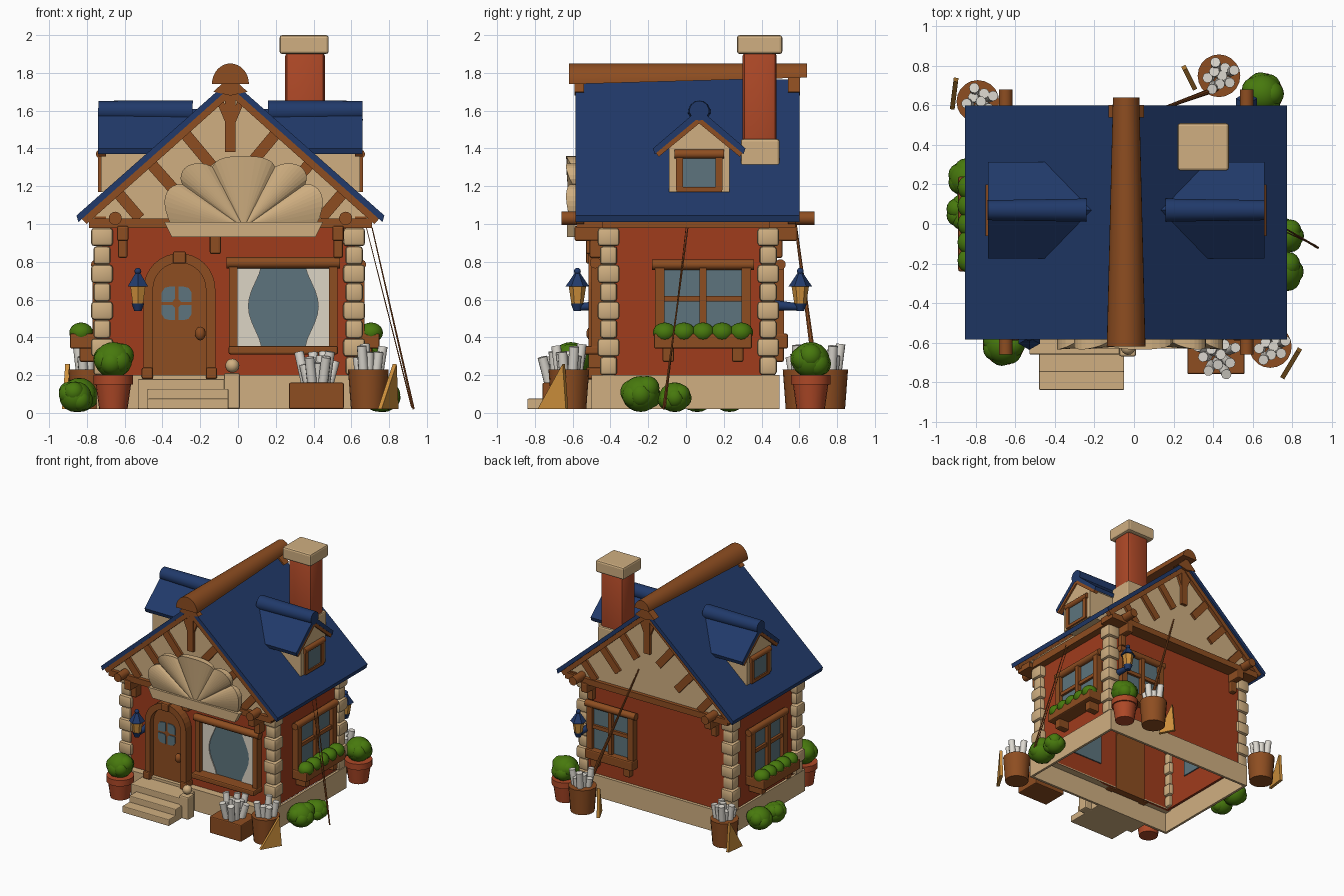
import bpy, bmesh, math, random
from math import sin, cos, pi
from mathutils import Matrix, Vector

if "Cube" in bpy.data.objects:
    bpy.data.objects.remove(bpy.data.objects["Cube"])
random.seed(4)
C = -0.04                      # ridge line x
FRAME = Matrix.Identity(4)     # placement applied to each new part


def material(name, rgb):
    m = bpy.data.materials.new(name)
    m.use_nodes = True
    m.diffuse_color = (*rgb, 1)
    m.node_tree.nodes["Principled BSDF"].inputs["Base Color"].default_value = (*rgb, 1)
    return m


BLUE = material("roof blue", (0.015, 0.042, 0.145))
CREAM = material("cream stone", (0.63, 0.43, 0.22))
BRICK = material("red wall", (0.35, 0.045, 0.012))
CLAY = material("terracotta", (0.42, 0.065, 0.02))
WOOD = material("brown wood", (0.27, 0.075, 0.015))
GREEN = material("leaf green", (0.063, 0.19, 0.004))
GLASS = material("window glass", (0.11, 0.175, 0.205))
PAPER = material("paper white", (0.72, 0.69, 0.63))
LINEN = material("curtain linen", (0.72, 0.66, 0.56))
GOLD = material("amber", (0.62, 0.28, 0.045))


def finish(name, bm, mat, smooth=False):
    bmesh.ops.recalc_face_normals(bm, faces=bm.faces)
    bm.transform(FRAME)
    me = bpy.data.meshes.new(name)
    bm.to_mesh(me)
    bm.free()
    me.materials.append(mat)
    ob = bpy.data.objects.new(name, me)
    bpy.context.collection.objects.link(ob)
    if smooth:
        bpy.ops.object.select_all(action='DESELECT')
        ob.select_set(True)
        bpy.context.view_layer.objects.active = ob
        bpy.ops.object.shade_smooth_by_angle(angle=math.radians(40))
    return ob


def box(name, x, y, z, mat, bevel=0):
    bm = bmesh.new()
    size = [b - a for a, b in (x, y, z)]
    mid = [(a + b) / 2 for a, b in (x, y, z)]
    bmesh.ops.create_cube(bm, size=1, matrix=Matrix.Translation(mid) @ Matrix.Diagonal((*size, 1)))
    if bevel:
        bmesh.ops.bevel(bm, geom=bm.edges[:], offset=bevel, segments=2, profile=0.5, affect='EDGES')
    return finish(name, bm, mat, bevel > 0.015)


def rod(name, p, q, r1, r2, mat, n=14):
    p, q = Vector(p), Vector(q)
    bm = bmesh.new()
    turn = (q - p).to_track_quat('Z', 'Y').to_matrix().to_4x4()
    bmesh.ops.create_cone(bm, cap_ends=True, segments=n, radius1=r1, radius2=r2,
                          depth=(q - p).length, matrix=Matrix.Translation((p + q) / 2) @ turn)
    return finish(name, bm, mat, n > 6)


def ball(name, p, r, mat, squash=1):
    bm = bmesh.new()
    bmesh.ops.create_uvsphere(bm, u_segments=16, v_segments=10, radius=r,
                              matrix=Matrix.Translation(p) @ Matrix.Diagonal((1, 1, squash, 1)))
    return finish(name, bm, mat, True)


def prism(name, pts, y0, y1, mat, smooth=False):
    """Outline in x and z, extruded along y."""
    bm = bmesh.new()
    f = bm.faces.new([bm.verts.new((x, y0, z)) for x, z in pts])
    new = bmesh.ops.extrude_face_region(bm, geom=[f])["geom"]
    bmesh.ops.translate(bm, vec=(0, y1 - y0, 0), verts=[v for v in new if isinstance(v, bmesh.types.BMVert)])
    return finish(name, bm, mat, smooth)


def strut(name, p, q, w, y0, y1):
    p, q = Vector(p), Vector(q)
    d = (q - p).normalized() * w / 2
    n = Vector((-d.y, d.x))
    prism(name, [p + n, q + n, q - n, p - n], y0, y1, WOOD)


def place(x, y, deg):
    global FRAME
    FRAME = Matrix.Translation((x, y, 0)) @ Matrix.Rotation(math.radians(deg), 4, 'Z')


# Plinth and hollow walls
for tag, l, r, f, b, z, mat in (("plinth", -0.75, 0.655, -0.5, 0.495, (0.02, 0.2), CREAM),
                                ("wall", -0.72, 0.62, -0.44, 0.47, (0.19, 1.02), BRICK)):
    box("front_" + tag, (l, r), (f, f + 0.02), z, mat)
    box("back_" + tag, (l, r), (b - 0.02, b), z, mat)
    box("right_" + tag, (l, l + 0.02), (f, b), z, mat)
    box("left_" + tag, (r - 0.02, r), (f, b), z, mat)
for name, y in (("front_plinth_top", (-0.5, -0.42)), ("back_plinth_top", (0.45, 0.495))):
    box(name, (-0.75, 0.655), y, (0.19, 0.2), CREAM)

# Corner stones
for cx in (-0.72, 0.615):
    for cy in (-0.41, 0.435):
        for i in range(8):
            w = 0.058 if i % 2 else 0.046
            z = 0.2 + i * 0.0975
            box("corner_stone", (cx - w, cx + w), (cy - w, cy + w), (z, z + 0.0975), CREAM, 0.018)

# Roof and eave beams
for s in (-1, 1):
    prism("roof_slope", [(C, 1.765), (C + s * 0.815, 1.045), (C + s * 0.805, 1.01), (C, 1.725)], -0.585, 0.6, BLUE)
    rod("eave_beam", (C + s * 0.61, -0.66, 1.03), (C + s * 0.61, 0.68, 1.03), 0.035, 0.035, WOOD)
    box("eave_plate", (C + s * 0.69 - 0.03, C + s * 0.69 + 0.03), (-0.55, 0.56), (0.98, 1.04), WOOD)

# Half-round ridge log, narrower at the back
log = prism("ridge_log", [(C + 0.098 * cos(pi * i / 16), 1.74 + 0.11 * sin(pi * i / 16)) for i in range(17)],
            -0.62, 0.64, WOOD, True)
for v in log.data.vertices:
    if v.co.y > 0:
        v.co.x = C + (v.co.x - C) * 0.68
        v.co.z = 1.85 + (v.co.z - 1.85) * 0.68

# Timbered gables at front and back
for deg, edge in ((0, -0.59), (180, -0.603)):
    place(C, 0, deg)
    prism("gable_panel", [(-0.75, 1.02), (0.75, 1.02), (0, 1.71)], -0.55, -0.43, CREAM)
    box("gable_beam", (-0.75, 0.75), (-0.58, -0.44), (0.98, 1.03), WOOD)
    strut("king_post", (0, 1.38), (0, 1.7), 0.055, -0.575, -0.54)
    prism("gable_peak", [(0, 1.785), (-0.09, 1.7), (0, 1.68), (0.09, 1.7)], edge, -0.54, WOOD)
    for s in (-1, 1):
        strut("barge_board", (0, 1.715), (s * 0.78, 1.02), 0.055, -0.582, -0.54)
        strut("post_brace", (s * 0.005, 1.53), (s * 0.06, 1.66), 0.035, -0.572, -0.54)
        strut("gable_strut", (s * 0.25, 1.49), (s * 0.1, 1.31), 0.06, -0.57, -0.54)
        strut("gable_strut", (s * 0.43, 1.33), (s * 0.27, 1.15), 0.06, -0.57, -0.54)
        strut("gable_strut", (s * 0.6, 1.17), (s * 0.48, 1.03), 0.06, -0.57, -0.54)
        box("bracket_top", (s * 0.57 - 0.03, s * 0.57 + 0.03), (-0.59, -0.43), (0.91, 0.99), WOOD, 0.01)
        box("bracket_foot", (s * 0.57 - 0.025, s * 0.57 + 0.025), (-0.51, -0.43), (0.82, 0.92), WOOD, 0.01)
place(0, 0, 0)
box("middle_bracket", (-0.15, -0.09), (-0.53, -0.43), (0.84, 0.98), WOOD, 0.012)

# Dormers, one on each slope
for deg in (90, -90):
    place(C, 0.07, deg)
    prism("dormer_body", [(-0.16, 1.17), (0.16, 1.17), (0.16, 1.42), (0, 1.56), (-0.16, 1.42)], -0.685, -0.25, CREAM)
    for s in (-1, 1):
        prism("dormer_roof", [(0, 1.61), (s * 0.245, 1.4), (s * 0.235, 1.37), (0, 1.565)], -0.7, -0.15, BLUE)
        strut("dormer_board", (0, 1.555), (s * 0.225, 1.37), 0.035, -0.698, -0.66)
        box("dormer_window_post", (s * 0.105 - 0.018, s * 0.105 + 0.018), (-0.702, -0.67), (1.18, 1.36), WOOD)
    rod("dormer_cap", (0, -0.7, 1.6), (0, -0.2, 1.595), 0.052, 0.06, BLUE)
    rod("dormer_lintel", (-0.13, -0.688, 1.37), (0.13, -0.688, 1.37), 0.024, 0.024, WOOD)
    box("dormer_sill", (-0.12, 0.12), (-0.702, -0.67), (1.17, 1.195), WOOD)
    box("dormer_glass", (-0.09, 0.09), (-0.691, -0.684), (1.19, 1.36), GLASS)
place(0, 0, 0)

# Chimney
box("chimney_stack", (0.25, 0.46), (0.3, 0.48), (1.25, 1.92), CLAY, 0.03)
box("chimney_collar", (0.24, 0.47), (0.29, 0.495), (1.3, 1.45), CREAM, 0.012)
box("chimney_cap", (0.22, 0.48), (0.27, 0.51), (1.9, 2.0), CREAM, 0.014)

# Shell sign: five fluted petals over a flat band
bm = bmesh.new()
front, back = [], []
N = 50
for i in range(N + 1):
    t = pi * i / N
    lobe = abs(sin(5 * t)) ** 0.7
    k = 0.88 + 0.12 * lobe
    x = 0.03 + 0.43 * k * math.copysign(abs(cos(t)) ** 0.7, cos(t))
    z = 0.98 + 0.38 * k * abs(sin(t)) ** 0.7
    front.append(bm.verts.new((x, -0.6 - 0.035 * lobe, z)))
    back.append(bm.verts.new((x, -0.585, z)))
hub, hub_back = bm.verts.new((0.03, -0.61, 0.98)), bm.verts.new((0.03, -0.585, 0.98))
for i in range(N):
    bm.faces.new((hub, front[i], front[i + 1]))
    bm.faces.new((hub_back, back[i + 1], back[i]))
    bm.faces.new((front[i], back[i], back[i + 1], front[i + 1]))
finish("shell_sign", bm, CREAM)
prism("sign_band", [(-0.35, 0.93), (0.41, 0.93), (0.45, 1.01), (-0.39, 1.01)], -0.63, -0.585, CREAM)


# Arched door with panes
def arch(r, spring, foot):
    return [(-0.31 + r, foot)] + [(-0.31 + r * cos(pi * i / 16), spring + r * sin(pi * i / 16))
                                  for i in range(17)] + [(-0.31 - r, foot)]


prism("door_frame", arch(0.19, 0.655, 0.18) + arch(0.14, 0.655, 0.18)[::-1], -0.515, -0.43, WOOD)
prism("door", arch(0.145, 0.655, 0.18), -0.47, -0.41, WOOD)
box("door_keystone", (-0.345, -0.275), (-0.53, -0.46), (0.79, 0.855), WOOD, 0.01)
ball("door_knob", (-0.2, -0.5, 0.42), 0.028, WOOD, 1.3)
for sx in (-1, 1):
    for sz in (-1, 1):
        x, z = -0.325 + sx * 0.043, 0.58 + sz * 0.048
        corners = [(x + sx * dx, z + sz * dz) for dx, dz in
                   ((-0.034, -0.025), (-0.02, -0.04), (0.036, -0.04), (0.036, 0.01), (0.02, 0.034),
                    (-0.004, 0.04), (-0.034, 0.04))]
        prism("door_pane", corners, -0.476, -0.468, GLASS)
    box("door_base", (-0.31 + sx * 0.17 - 0.03, -0.31 + sx * 0.17 + 0.03), (-0.53, -0.43), (0.18, 0.24), WOOD, 0.01)

# Steps and newel post
for i, (l, y) in enumerate(((-0.48, -0.84), (-0.48, -0.75), (-0.53, -0.66))):
    box("step", (l, -0.05), (y, -0.48), (0.02, 0.075 + 0.052 * i), CREAM, 0.006)
box("newel_post", (-0.075, 0.01), (-0.67, -0.585), (0.02, 0.21), CREAM, 0.01)
ball("newel_ball", (-0.03, -0.625, 0.25), 0.037, CREAM)

# Shop window with curtains
box("shop_glass", (-0.01, 0.49), (-0.455, -0.41), (0.35, 0.79), GLASS)
for s in (-1, 1):
    edge = [(0.24 + s * (0.115 + 0.07 * sin(pi * i / 10) ** 1.5), 0.35 + 0.043 * i) for i in range(11)]
    prism("curtain", [(0.24 + s * 0.25, 0.35)] + edge + [(0.24 + s * 0.25, 0.78)], -0.463, -0.455, LINEN)
    box("shop_window_post", (0.24 + s * 0.265 - 0.022, 0.24 + s * 0.265 + 0.022), (-0.5, -0.43), (0.33, 0.8), WOOD)
rod("shop_lintel", (-0.06, -0.48, 0.795), (0.54, -0.48, 0.795), 0.03, 0.03, WOOD)
box("shop_sill", (-0.05, 0.53), (-0.55, -0.43), (0.31, 0.355), WOOD, 0.01)


def bush(p, r):
    ball("bush", p, r, GREEN, 0.95)
    for i in range(7):
        a = i * 0.9
        d = Vector((cos(a), sin(a), random.uniform(-0.5, 0.7))) * r * 0.45
        ball("bush_clump", Vector(p) + d, r * 0.64, GREEN)


# Cross-barred windows on the sides and back
for x, y, deg, w, deep, plants in ((0.62, 0.09, 90, 0.23, 0.13, 5), (-0.72, 0, -90, 0.21, 0.17, 5),
                                   (0.34, 0.47, 180, 0.19, 0.07, 0)):
    place(x, y, deg)
    box("window_glass", (-w, w), (-0.02, 0.03), (0.4, 0.79), GLASS)
    for px, t in ((-w, 0.025), (0, 0.018), (w, 0.025)):
        box("window_post", (px - t, px + t), (-0.05, 0.01), (0.4, 0.8), WOOD)
    box("window_bar", (-w, w), (-0.04, 0.01), (0.59, 0.62), WOOD)
    rod("window_lintel", (-w - 0.04, -0.03, 0.785), (w + 0.04, -0.03, 0.785), 0.028, 0.028, WOOD)
    box("window_ledge", (-w - 0.03, w + 0.03), (-deep, 0.01), (0.34, 0.42), WOOD, 0.01)
    for s in (-1, 1):
        box("ledge_block", (s * w * 0.8 - 0.03, s * w * 0.8 + 0.03), (-deep * 0.7, 0.01), (0.27, 0.35), WOOD, 0.01)
    for i in range(plants):
        ball("window_plant", ((i - 2) * w * 0.44, -deep * 0.65, 0.425), 0.063, GREEN, 0.85)

# Wall lanterns
for x, y, deg in ((-0.53, -0.455, 0), (0.57, 0.485, 180)):
    place(x, y, deg)
    rod("lantern_arm", (0, 0.02, 0.57), (0, -0.12, 0.56), 0.028, 0.018, BLUE)
    rod("lantern_base", (0, -0.12, 0.54), (0, -0.12, 0.58), 0.02, 0.035, BLUE)
    rod("lantern_light", (0, -0.12, 0.58), (0, -0.12, 0.67), 0.032, 0.046, GOLD, 6)
    rod("lantern_hood", (0, -0.12, 0.67), (0, -0.12, 0.74), 0.062, 0.015, BLUE, 6)
    ball("lantern_tip", (0, -0.12, 0.75), 0.018, BLUE)
place(0, 0, 0)


def scrolls(x, y, r, n, top):
    for i in range(n):
        a, far = i * 2.4, r * math.sqrt((i + 0.3) / n)
        dx, dy = far * cos(a), far * sin(a)
        rod("paper_roll", (x + dx * 0.5, y + dy * 0.5, 0.1),
            (x + dx, y + dy, top + random.uniform(-0.06, 0.02)), 0.026, 0.026, PAPER, 10)


# Baskets of paper rolls, each with a set square, and a crate
for x, y, p, q in ((0.69, -0.62, (0.75, -0.78), (0.84, -0.63)), (0.43, 0.75, (0.31, 0.68), (0.25, 0.8)),
                   (-0.79, 0.62, (-0.92, 0.58), (-0.9, 0.74))):
    rod("basket", (x, y, 0.02), (x, y, 0.23), 0.092, 0.108, WOOD, 20)
    scrolls(x, y, 0.085, 9, 0.35)
    d = Vector(q) - Vector(p)
    place(p[0], p[1], math.degrees(math.atan2(d.y, d.x)))
    prism("set_square", [(0, 0.02), (d.length, 0.02), (d.length - 0.02, 0.26)], -0.012, 0.012, GOLD)
    place(0, 0, 0)
box("crate", (0.27, 0.56), (-0.76, -0.54), (0.02, 0.16), WOOD, 0.008)
scrolls(0.42, -0.66, 0.12, 12, 0.31)

# Potted plants and ground bushes
for x, y in ((-0.66, -0.61), (0.65, 0.66)):
    rod("plant_pot", (x, y, 0.02), (x, y, 0.16), 0.075, 0.095, CLAY, 20)
    rod("pot_rim", (x, y, 0.15), (x, y, 0.2), 0.105, 0.105, CLAY, 20)
    bush((x, y, 0.28), 0.1)
for x, y, r in ((0.75, -0.24, 0.1), (0.77, -0.06, 0.083), (-0.84, 0.23, 0.095), (-0.86, 0.06, 0.085)):
    bush((x, y, r), r)

# Leaning poles
rod("side_pole", (0.93, -0.12, 0.02), (0.71, 0.01, 0.98), 0.006, 0.003, WOOD, 8)
rod("side_pole", (0.92, -0.11, 0.03), (0.68, 0.0, 0.98), 0.004, 0.002, WOOD, 8)
rod("back_pole", (0.46, 0.7, 0.1), (0.05, 0.55, 1.22), 0.016, 0.005, WOOD, 8)
